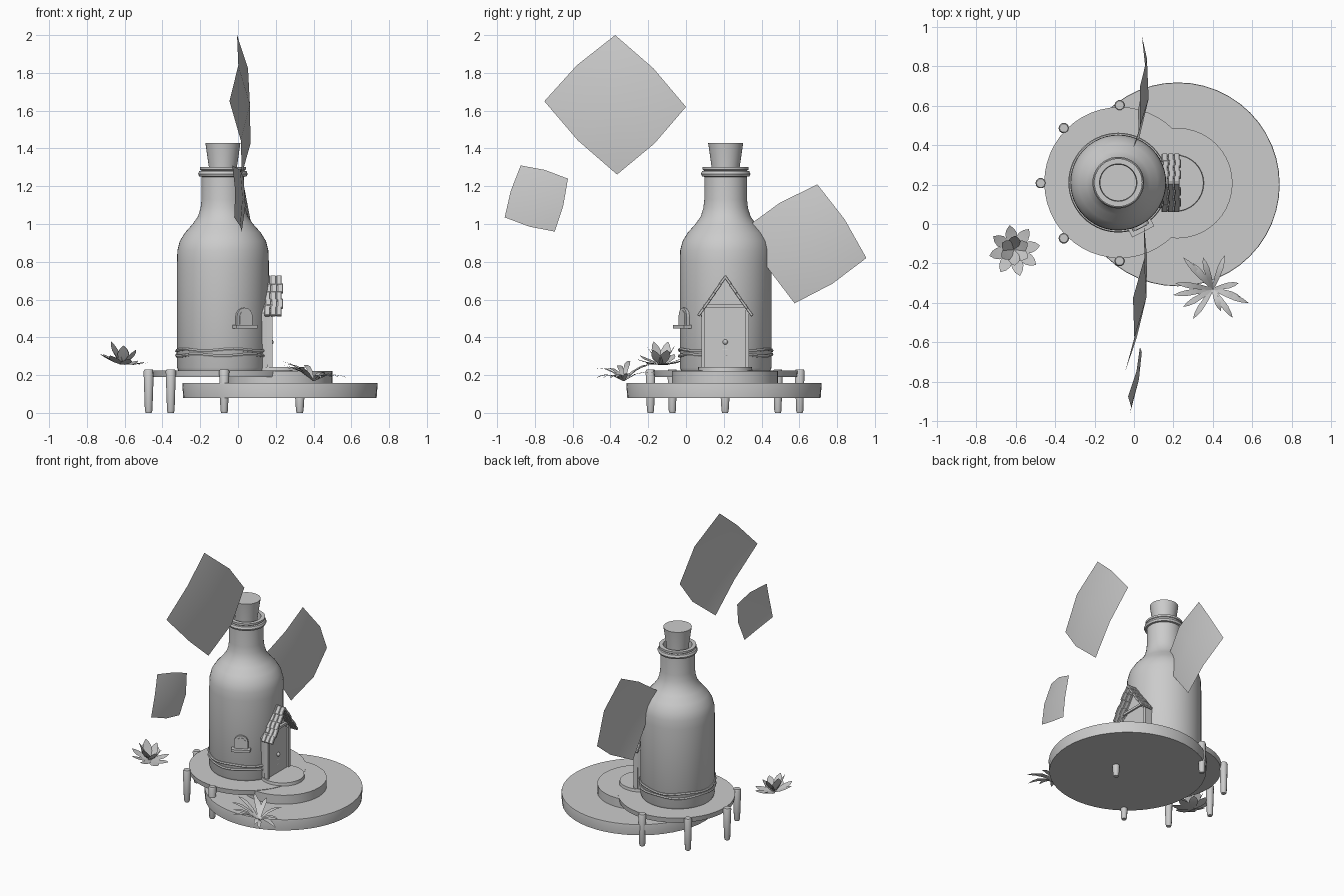
import bpy, bmesh, math
from mathutils import Vector, Matrix

if "Cube" in bpy.data.objects:
    bpy.data.objects.remove(bpy.data.objects["Cube"])

# the whole model is one plain clay grey
GREY = bpy.data.materials.new("clay_grey")
GREY.diffuse_color = (0.6, 0.6, 0.6, 1)
GREY.use_nodes = True
GREY.node_tree.nodes["Principled BSDF"].inputs["Base Color"].default_value = GREY.diffuse_color
BX, BY = -0.08, 0.21          # bottle axis

def finish(bm, name, smooth=True, closed=True):
    if closed:
        bmesh.ops.recalc_face_normals(bm, faces=bm.faces)
    me = bpy.data.meshes.new(name)
    bm.to_mesh(me)
    bm.free()
    ob = bpy.data.objects.new(name, me)
    bpy.context.collection.objects.link(ob)
    me.materials.append(GREY)
    if smooth:
        bpy.ops.object.select_all(action='DESELECT')
        bpy.context.view_layer.objects.active = ob
        ob.select_set(True)
        bpy.ops.object.shade_smooth_by_angle(angle=math.radians(38))
    return ob

def lathe(name, profile, x, y, n=40):
    bm = bmesh.new()
    rings = [[bm.verts.new((x + r * math.cos(2 * math.pi * i / n),
                            y + r * math.sin(2 * math.pi * i / n), z)) for i in range(n)]
             for r, z in profile]
    for a, b in zip(rings, rings[1:]):
        for i in range(n):
            bm.faces.new((a[i], a[(i + 1) % n], b[(i + 1) % n], b[i]))
    bm.faces.new(rings[0])
    bm.faces.new(rings[-1])
    return finish(bm, name)

def box(bm, size, matrix):
    bmesh.ops.create_cube(bm, size=1, matrix=matrix @ Matrix.Diagonal((*size, 1)))

def prism(bm, outline, x0, x1, matrix=Matrix()):
    # outline in (y, z), extruded along x
    a = [bm.verts.new(matrix @ Vector((x0, y, z))) for y, z in outline]
    b = [bm.verts.new(matrix @ Vector((x1, y, z))) for y, z in outline]
    bm.faces.new(a)
    bm.faces.new(b)
    for i in range(len(a)):
        j = (i + 1) % len(a)
        bm.faces.new((a[i], a[j], b[j], b[i]))

# stacked round decks
lathe("base_disc", [(0.512, 0.08), (0.517, 0.15), (0.515, 0.158)], 0.222, 0.201, 48)
lathe("step_disc", [(0.28, 0.15), (0.28, 0.222)], 0.22, 0.207)
lathe("bottle_deck", [(0.378, 0.19), (0.383, 0.225)], BX + 0.008, BY, 48)
lathe("door_step", [(0.145, 0.22), (0.142, 0.244)], 0.21, 0.207, 32)

# posts around the deck
for k, deg in enumerate((0, 90, 135, 180, 225, 270)):
    a = math.radians(deg)
    top = 0.12 if deg == 0 else 0.22
    lathe(f"post_{k}", [(0.016, 0.0), (0.02, 0.012), (0.027, top), (0.022, top + 0.01)],
          BX + 0.007 + 0.4 * math.cos(a), BY - 0.003 + 0.395 * math.sin(a), 10)

# bottle and cork
lathe("bottle", [(0.235, 0.222), (0.243, 0.24), (0.243, 0.80), (0.241, 0.86), (0.228, 0.91),
                 (0.20, 0.955), (0.16, 1.0), (0.132, 1.04), (0.118, 1.085), (0.113, 1.13),
                 (0.113, 1.25), (0.125, 1.252), (0.131, 1.265), (0.125, 1.28), (0.113, 1.282),
                 (0.122, 1.288), (0.122, 1.302), (0.095, 1.302), (0.09, 1.24)], BX, BY, 48)
lathe("cork", [(0.072, 1.24), (0.074, 1.30), (0.093, 1.43)], BX, BY, 32)

# two wavy ropes round the bottle foot
for k, (z, ph) in enumerate(((0.305, 0), (0.332, 2))):
    bm = bmesh.new()
    n, m = 56, 6
    rings = []
    for i in range(n):
        a = 2 * math.pi * i / n
        zz = z + 0.005 * math.sin(5 * a + ph)
        rings.append([bm.verts.new((BX + (0.244 + 0.009 * math.cos(t)) * math.cos(a),
                                    BY + (0.244 + 0.009 * math.cos(t)) * math.sin(a),
                                    zz + 0.009 * math.sin(t)))
                      for t in (2 * math.pi * j / m for j in range(m))])
    for i in range(n):
        a, b = rings[i], rings[(i + 1) % n]
        for j in range(m):
            bm.faces.new((a[j], a[(j + 1) % m], b[(j + 1) % m], b[j]))
    finish(bm, f"rope_{k}")

# doorway on the +x side: gabled porch, door leaf, frame, knob
bm = bmesh.new()
prism(bm, [(0.09, 0.225), (0.325, 0.225), (0.335, 0.53), (0.208, 0.715), (0.08, 0.53)], 0.05, 0.165)
finish(bm, "porch_wall", False)
bm = bmesh.new()
prism(bm, [(0.105, 0.24), (0.31, 0.24), (0.315, 0.53), (0.27, 0.56), (0.145, 0.56), (0.1, 0.53)], 0.16, 0.172)
finish(bm, "door", False)
bm = bmesh.new()
for y in (0.09, 0.325):
    box(bm, (0.03, 0.018, 0.32), Matrix.Translation((0.168, y, 0.385)))
box(bm, (0.03, 0.23, 0.016), Matrix.Translation((0.168, 0.208, 0.565)))
finish(bm, "door_frame", False)
bm = bmesh.new()
bmesh.ops.create_uvsphere(bm, u_segments=10, v_segments=6, radius=0.014,
                          matrix=Matrix.Translation((0.175, 0.208, 0.375)))
finish(bm, "door_knob")

# tiled gable roof: overlapping rows on both slopes
bm = bmesh.new()
for side in (-1, 1):
    for row in range(5):
        t = (row + 0.5) / 5
        for c in range(3):
            y = 0.208 + side * 0.14 * t
            z = 0.722 - 0.215 * t + 0.012 * t * t
            rot = Matrix.Rotation(side * math.radians(-54), 4, 'X')
            x = 0.155 + 0.031 * c + (0.006 if row % 2 else 0)
            box(bm, (0.029, 0.06, 0.016), Matrix.Translation((x, y, z)) @ rot)
bmesh.ops.bevel(bm, geom=bm.edges[:], offset=0.003, segments=1, affect='EDGES')
finish(bm, "roof_tiles", False)

# small arched window with sill, facing front and slightly right
W = Matrix.Translation((BX, BY, 0)) @ Matrix.Rotation(math.radians(-63), 4, 'Z')
def arch(w, z0, zs):
    return [(-w, z0), (w, z0)] + [(w * math.cos(a), zs + w * math.sin(a))
                                  for a in (math.pi * i / 8 for i in range(9))]
for name, w, z0, x0, x1 in (("window_frame", 0.046, 0.46, 0.22, 0.256),
                            ("window_pane", 0.031, 0.468, 0.25, 0.259)):
    bm = bmesh.new()
    prism(bm, arch(w, z0, 0.511), x0, x1, W)
    finish(bm, name, False)
bm = bmesh.new()
box(bm, (0.06, 0.125, 0.018), W @ Matrix.Translation((0.25, 0, 0.456)))
finish(bm, "window_sill", False)

# floating curved sheets: four corners (x, y, z) with a bulge towards +x
sheets = (
    [(-0.005, -0.375, 2.0), (0.05, 0.0, 1.62), (0.02, -0.365, 1.262), (-0.045, -0.75, 1.65)],
    [(-0.03, -0.875, 1.31), (0.03, -0.625, 1.24), (0.02, -0.695, 0.96), (-0.02, -0.96, 1.035)],
    [(0.03, 0.695, 1.21), (0.04, 0.955, 0.82), (0.02, 0.575, 0.58), (-0.025, 0.315, 0.98)])
for k, corners in enumerate(sheets):
    bulge = 0.025 if k == 1 else 0.058
    p = [Vector(c) for c in corners]
    c = sum(p, Vector()) / 4
    bm = bmesh.new()
    pv = [bm.verts.new(q) for q in p]
    mv = [bm.verts.new(c + ((p[i] + p[(i + 1) % 4]) / 2 - c) * 1.08 + Vector((bulge * 0.5, 0, 0)))
          for i in range(4)]
    cv = bm.verts.new(c + Vector((bulge, 0, 0)))
    for i in range(4):
        bm.faces.new((pv[i], mv[i - 1], cv, mv[i]))
    finish(bm, f"floating_leaf_{k}", closed=False)

def blade(bm, base, tip, width, lift):
    # pointed leaf along an arched path
    base, tip = Vector(base), Vector(tip)
    side = (tip - base).cross(Vector((0, 0, 1))).normalized()
    rows = []
    for t, w in ((0, 0.35), (0.35, 0.85), (0.65, 1.0), (0.85, 0.65), (1, 0.04)):
        q = base.lerp(tip, t) + Vector((0, 0, lift * 4 * t * (1 - t)))
        rows.append([bm.verts.new(q + side * width * w * s / 2) for s in (-1, 1)])
    for a, b in zip(rows, rows[1:]):
        bm.faces.new((a[0], b[0], b[1], a[1]))

# water lily, a little tilted
bm = bmesh.new()
for n, r, z, off in ((8, 0.13, 0.29, 0.2), (6, 0.075, 0.355, 0.5)):
    for i in range(n):
        a = 2 * math.pi * i / n + off
        blade(bm, (-0.61, -0.13, 0.255),
              (-0.605 + r * math.cos(a), -0.135 + r * math.sin(a), z - 0.025 * math.cos(a)), 0.06, -0.005)
finish(bm, "water_lily", closed=False)

# arching grass tuft on the base edge
bm = bmesh.new()
tips = ((0.2, -0.36), (0.21, -0.3), (0.25, -0.17), (0.35, -0.17), (0.46, -0.16), (0.53, -0.30),
        (0.58, -0.4), (0.5, -0.475), (0.44, -0.44), (0.3, -0.48), (0.25, -0.42), (0.54, -0.37), (0.3, -0.2))
for i, (x, y) in enumerate(tips):
    z = 0.205 + 0.25 * (0.4 - x) + 0.1 * (y + 0.33) + 0.02 * (i % 2)
    blade(bm, (0.4, -0.33, 0.168), (x, y, max(z, 0.185)), 0.03, 0.025)
finish(bm, "grass_tuft", closed=False)
